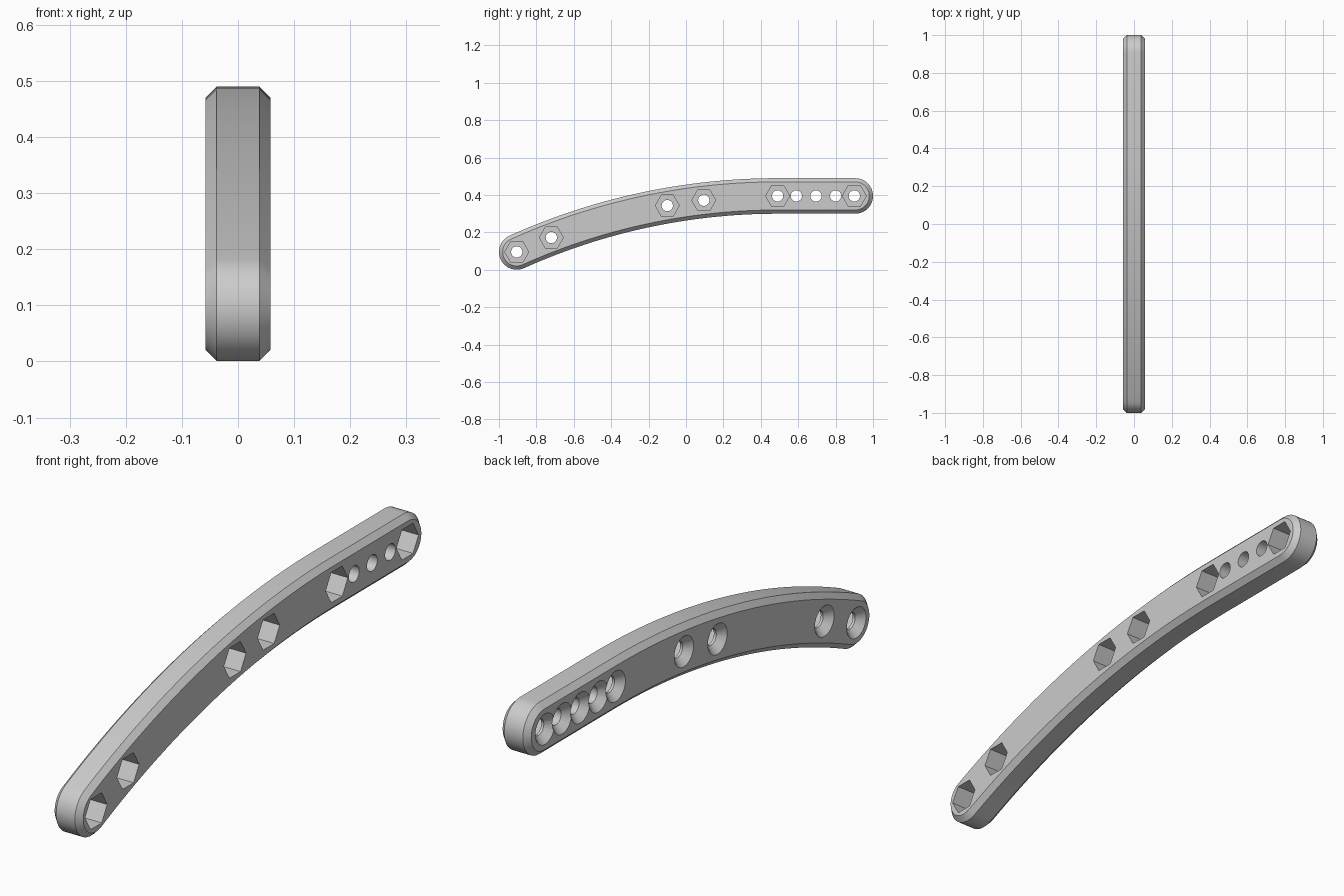
import bpy, bmesh, math

if "Cube" in bpy.data.objects:
    bpy.data.objects.remove(bpy.data.objects["Cube"], do_unlink=True)

HALF, CHAMFER, WIDTH = 0.058, 0.02, 0.095     # half thickness, edge bevel, half bar height
BEND_Y, BAR_Z, RADIUS, END_Y = 0.49, 0.395, 3.4, 0.905
SWEEP = math.asin((END_Y + BEND_Y) / RADIUS)

grey = bpy.data.materials.new("light grey")
grey.use_nodes = True
colour = (0.6, 0.6, 0.6, 1)
grey.diffuse_color = colour
grey.node_tree.nodes["Principled BSDF"].inputs["Base Color"].default_value = colour


def loft(name, rings):
    """Solid through matching (x, outline) rings, capped at both ends."""
    bm = bmesh.new()
    loops = [[bm.verts.new((x, y, z)) for y, z in pts] for x, pts in rings]
    n = len(loops[0])
    for a, b in zip(loops, loops[1:]):
        for i in range(n):
            j = (i + 1) % n
            bm.faces.new((a[i], a[j], b[j], b[i]))
    bm.faces.new(loops[0])
    bm.faces.new(loops[-1])
    bmesh.ops.recalc_face_normals(bm, faces=bm.faces)
    mesh = bpy.data.meshes.new(name)
    bm.to_mesh(mesh)
    bm.free()
    mesh.materials.append(grey)
    ob = bpy.data.objects.new(name, mesh)
    bpy.context.collection.objects.link(ob)
    return ob


def circle(y, z, r, n):
    return [(y + r * math.cos(math.tau * i / n), z + r * math.sin(math.tau * i / n)) for i in range(n)]


def centre(angle):
    """Point on the bent centreline."""
    return BEND_Y - RADIUS * math.sin(angle), BAR_Z - RADIUS * (1 - math.cos(angle))


def outline(r):
    """Bar silhouette at distance r from the centreline."""
    arc = [SWEEP * i / 32 for i in range(33)]

    def side(s):
        return [(centre(a)[0] - s * r * math.sin(a), centre(a)[1] + s * r * math.cos(a)) for a in arc]

    def cap(y, z, start):
        steps = [start + math.pi * i / 20 for i in range(21)]
        return [(y + r * math.cos(t), z + r * math.sin(t)) for t in steps]

    near = cap(*centre(SWEEP), math.pi / 2 + SWEEP)[1:-1]
    far = cap(END_Y, BAR_Z, -math.pi / 2)
    return side(1) + near + side(-1)[::-1] + far


# Bevelled curved bar
bar = loft("curved_bar", [(-HALF, outline(WIDTH - CHAMFER)), (CHAMFER - HALF, outline(WIDTH)),
                          (HALF - CHAMFER, outline(WIDTH)), (HALF, outline(WIDTH - CHAMFER))])


def cut(tool):
    mod = bar.modifiers.new("cut", 'BOOLEAN')
    mod.operation, mod.solver, mod.object = 'DIFFERENCE', 'EXACT', tool
    tool.hide_render = True
    bpy.ops.object.modifier_apply(modifier=mod.name)
    bpy.data.objects.remove(tool, do_unlink=True)


bpy.ops.object.select_all(action='DESELECT')
bpy.context.view_layer.objects.active = bar
bar.select_set(True)

# Countersunk bolt holes, with hexagonal nut pockets on the left face
BORE, SINK, POCKET = 0.03, 0.026, 0.08
for y, has_nut in [(-0.905, True), (-0.72, True), (-0.1, True), (0.095, True), (BEND_Y, True),
                   (0.59, False), (0.695, False), (0.8, False), (0.9, True)]:
    z = centre(math.asin(max(0, BEND_Y - y) / RADIUS))[1]
    cut(loft("bolt_hole", [(-HALF - 0.01, circle(y, z, BORE + SINK + 0.01, 32)),
                           (SINK - HALF, circle(y, z, BORE, 32)),
                           (HALF + 0.02, circle(y, z, BORE, 32))]))
    if has_nut:
        cut(loft("nut_pocket", [(HALF - POCKET, circle(y, z, 0.064, 6)),
                                (HALF + 0.03, circle(y, z, 0.064, 6))]))

bpy.ops.object.shade_smooth_by_angle(angle=math.radians(30))
